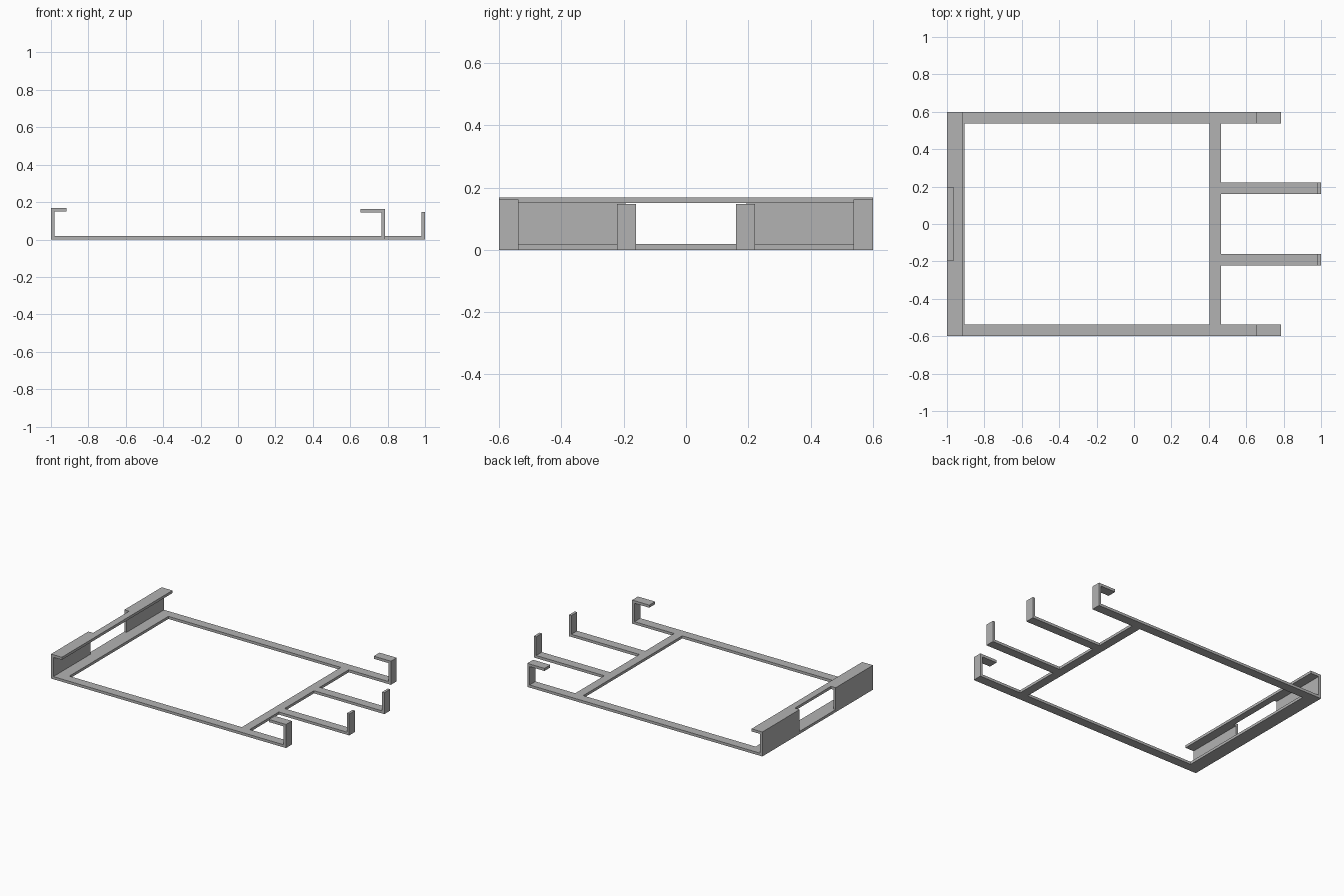
import bpy
import bmesh

cube = bpy.data.objects.get("Cube")
if cube:
    bpy.data.objects.remove(cube, do_unlink=True)

T = 0.018  # sheet thickness

grey = bpy.data.materials.new("plain grey")
grey.use_nodes = True
colour = (0.45, 0.45, 0.45, 1)
grey.diffuse_color = colour
grey.node_tree.nodes["Principled BSDF"].inputs["Base Color"].default_value = colour


def extrude_profile(name, profile, y0, y1):
    """Extrude an x-z outline along y."""
    bm = bmesh.new()
    face = bm.faces.new([bm.verts.new((x, y0, z)) for x, z in profile])
    new = bmesh.ops.extrude_face_region(bm, geom=[face])["geom"]
    verts = [v for v in new if isinstance(v, bmesh.types.BMVert)]
    bmesh.ops.translate(bm, verts=verts, vec=(0, y1 - y0, 0))
    bmesh.ops.recalc_face_normals(bm, faces=bm.faces)
    mesh = bpy.data.meshes.new(name)
    bm.to_mesh(mesh)
    bm.free()
    mesh.materials.append(grey)
    obj = bpy.data.objects.new(name, mesh)
    bpy.context.collection.objects.link(obj)
    return obj


def box_profile(x0, x1, z0, z1):
    return [(x0, z0), (x1, z0), (x1, z1), (x0, z1)]


# End bracket: base strip, wall and inward lip
top = 0.168
bracket = extrude_profile("end_bracket", [
    (-1, 0), (-0.905, 0), (-0.905, T), (-1 + T, T), (-1 + T, top - T),
    (-0.918, top - T), (-0.918, top), (-1, top)], -0.6, 0.6)

# Central opening through the wall and the outer part of the lip
cutter = extrude_profile("opening_cutter", box_profile(-1.1, -0.964, T, 0.3), -0.195, 0.195)
cutter.hide_render = True
cutter.hide_viewport = True
cut = bracket.modifiers.new("opening", "BOOLEAN")
cut.operation = "DIFFERENCE"
cut.solver = "EXACT"
cut.object = cutter
bpy.context.view_layer.update()
cut_mesh = bpy.data.meshes.new_from_object(
    bracket.evaluated_get(bpy.context.evaluated_depsgraph_get()))
bracket.modifiers.clear()
bracket.data = cut_mesh
bpy.data.objects.remove(cutter, do_unlink=True)

# Cross bar between the side rails
extrude_profile("cross_bar", box_profile(0.405, 0.465, 0, T), -0.537, 0.537)

# Side rails ending in returned hooks, and inner prongs with upright tips
end, hook_top = 0.785, 0.162
rail = [(-0.905, 0), (end, 0), (end, hook_top), (0.655, hook_top),
        (0.655, hook_top - T), (end - T, hook_top - T), (end - T, T), (-0.905, T)]
prong = [(0.465, 0), (1, 0), (1, 0.147), (1 - T, 0.147), (1 - T, T), (0.465, T)]
for side, s in (("left", 1), ("right", -1)):
    # The frame's long sides run along x, at the back and front
    place = "back" if s > 0 else "front"
    extrude_profile(place + "_hooked_rail", rail, *sorted((s * 0.537, s * 0.6)))
    extrude_profile(place + "_prong", prong, *sorted((s * 0.16, s * 0.222)))
